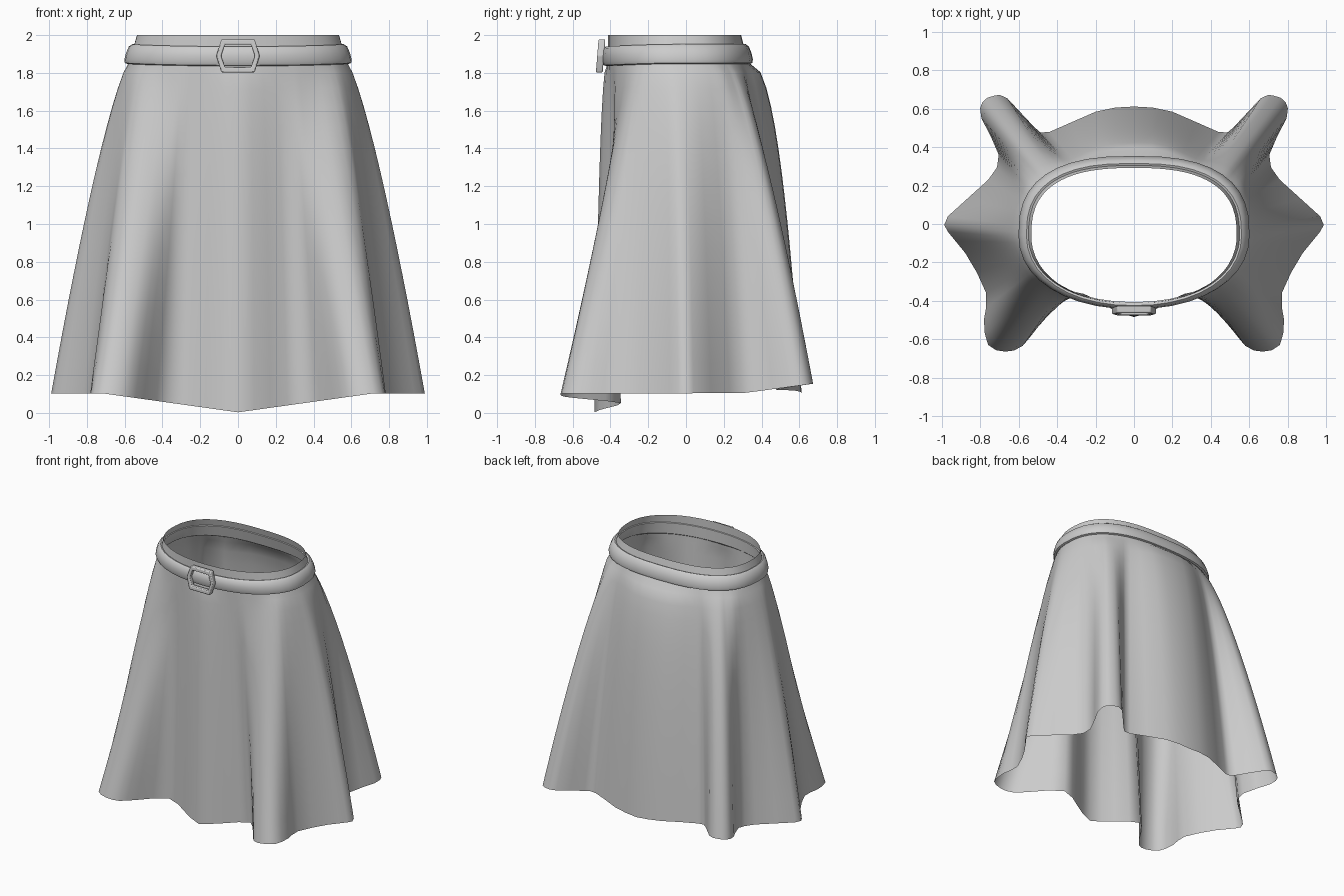
import bpy, bmesh, math

if "Cube" in bpy.data.objects:
    bpy.data.objects.remove(bpy.data.objects["Cube"])

grey = bpy.data.materials.new("grey cloth")
grey.diffuse_color = (0.6, 0.6, 0.6, 1)
grey.use_nodes = True
grey.node_tree.nodes["Principled BSDF"].inputs["Base Color"].default_value = grey.diffuse_color


def make_object(name, bm, angle):
    mesh = bpy.data.meshes.new(name)
    bmesh.ops.recalc_face_normals(bm, faces=bm.faces)
    bm.to_mesh(mesh)
    bm.free()
    mesh.materials.append(grey)
    ob = bpy.data.objects.new(name, mesh)
    bpy.context.collection.objects.link(ob)
    bpy.ops.object.select_all(action='DESELECT')
    ob.select_set(True)
    bpy.context.view_layer.objects.active = ob
    bpy.ops.object.shade_smooth_by_angle(angle=math.radians(angle))
    return ob


def loft(bm, rings, close_section=False):
    """Bridge closed rings of equal length."""
    rows = [[bm.verts.new(p) for p in r] for r in rings]
    pairs = list(zip(rows, rows[1:]))
    if close_section:
        pairs.append((rows[-1], rows[0]))
    n = len(rows[0])
    for a, b in pairs:
        for i in range(n):
            j = (i + 1) % n
            bm.faces.new((a[i], a[j], b[j], b[i]))


def waist(deg, z, grow=0.0):
    """Point on the waist oval, flatter at the back, tapering to the top."""
    k = (2.0 - z) / 0.14
    a = math.radians(deg)
    c, s = math.cos(a), math.sin(a)
    e = 2 / 2.6 if s > 0 else 2 / 2.15
    depth = (0.35 + 0.035 * k if s > 0 else 0.355) + grow
    x = math.copysign(abs(c) ** e, c) * (0.535 + 0.04 * k + grow)
    y = math.copysign(abs(s) ** e, s) * depth - 0.058
    return x, y, z


# Right half of the hem folds, front to back: x, y, waist angle, flare exponent
FOLDS = [
    (0, -.485, -90, .4), (.17, -.415, -79, .5), (.35, -.345, -66, .8),
    (.5, -.53, -57, 1.3), (.58, -.635, -51, 1.3), (.67, -.665, -46, 1.2),
    (.76, -.63, -41, 1.05), (.782, -.5, -32, .8), (.77, -.36, -24, .7),
    (.88, -.15, -10, .74), (.97, -.04, -2, .75), (.97, .04, 4, .75),
    (.76, .23, 19, .6), (.705, .36, 27, .55), (.795, .55, 37, .75),
    (.79, .635, 42, .75), (.73, .668, 46, .75), (.66, .655, 51, .75),
    (.52, .505, 60, .65), (.44, .48, 66, .6), (.2, .585, 79, .45), (0, .612, 90, .42)]


def smooth_half(pts):
    """Add a spline midpoint between neighbours, mirrored past both ends."""
    def past(end, near):
        return (-near[0], near[1], 2 * end[2] - near[2], near[3])
    ext = [past(pts[0], pts[1])] + pts + [past(pts[-1], pts[-2])]
    out = []
    for a, b, c, d in zip(ext, ext[1:], ext[2:], ext[3:]):
        out.append(b)
        out.append(tuple((9 * (q + r) - p - s) / 16 for p, q, r, s in zip(a, b, c, d)))
    return out + [pts[-1]]


HEM = smooth_half(FOLDS)


def hem_height(x, y):
    if y < 0:
        return 0.003 + 0.14 * min(x, 0.72)
    return 0.104 + 0.05 * max(0, (y - 0.3) / 0.37) * min(1, x / 0.6)


def mirrored(half):
    half[0], half[-1] = (0, *half[0][1:]), (0, *half[-1][1:])
    return half + [(-x, y, z) for x, y, z in half[-2:0:-1]]


def skirt_ring(t):
    z_top = 1.86
    half = []
    for x, y, deg, e in HEM:
        wx, wy, _ = waist(deg, z_top)
        f = t ** e
        z = z_top + (hem_height(x, y) - z_top) * t
        half.append((wx + (x - wx) * f, wy + (y - wy) * f, z))
    return mirrored(half)


# Skirt: open cloth shell with deep folds
bm = bmesh.new()
collar = [mirrored([waist(h[2], z) for h in HEM]) for z in (2.0, 1.93)]
loft(bm, collar + [skirt_ring((i / 14) ** 1.3) for i in range(15)])
make_object("skirt", bm, 80)

# Belt: rounded band, wider at its lower edge
section = [(-.006, 1.945), (.012, 1.952), (.026, 1.94), (.031, 1.905),
           (.03, 1.87), (.022, 1.853), (.008, 1.848), (-.006, 1.86)]
bm = bmesh.new()
rings = []
for off, z in section:
    ring = []
    for i in range(40):
        x, y, _ = waist(i * 9, z, off)
        dip = 0.012 * max(0, -y / 0.42) ** 2
        ring.append((x, y, z - dip))
    rings.append(ring)
loft(bm, rings, True)
make_object("belt", bm, 40)

# Buckle: bevelled frame with pointed sides
outer = [(.115, 0), (.088, .088), (-.088, .088), (-.115, 0), (-.088, -.088), (.088, -.088)]
inner = [(x * 0.78, z * 0.68) for x, z in outer]
bm = bmesh.new()


def frame_ring(pts, y):
    return [(x, y - 0.452 + 0.08 * z, z + 1.89) for x, z in pts]


loft(bm, [frame_ring(outer, .018), frame_ring(outer, -.018),
          frame_ring(inner, -.018), frame_ring(inner, .018)], True)
buckle = make_object("buckle", bm, 35)
bevel = buckle.modifiers.new("soft edges", 'BEVEL')
bevel.width = 0.006
bevel.segments = 2
